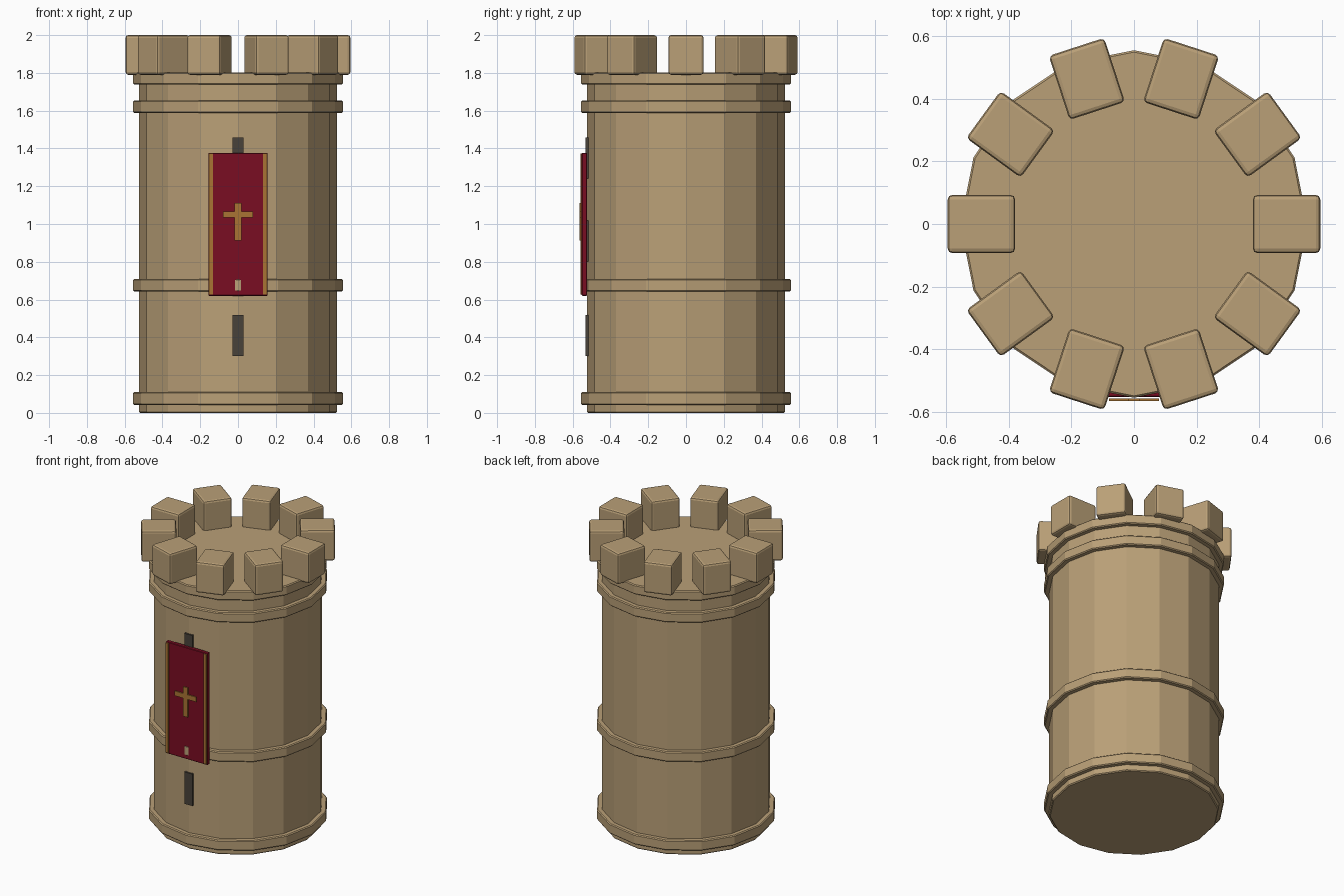
import bpy, bmesh, math
from mathutils import Matrix

if "Cube" in bpy.data.objects:
    bpy.data.objects.remove(bpy.data.objects["Cube"])

SIDES = 16


def material(name, color):
    m = bpy.data.materials.new(name)
    m.diffuse_color = (*color, 1)
    m.use_nodes = True
    m.node_tree.nodes["Principled BSDF"].inputs["Base Color"].default_value = m.diffuse_color
    return m


stone = material("sandstone", (0.49, 0.35, 0.185))
red = material("crimson_cloth", (0.195, 0.004, 0.016))
gold = material("gold_trim", (0.40, 0.175, 0.033))
dark = material("dark_opening", (0.065, 0.054, 0.042))


def finish(name, bm, mat):
    bmesh.ops.recalc_face_normals(bm, faces=bm.faces)
    me = bpy.data.meshes.new(name)
    bm.to_mesh(me)
    bm.free()
    me.materials.append(mat)
    ob = bpy.data.objects.new(name, me)
    bpy.context.collection.objects.link(ob)
    return ob


def drum(name, radius, z0, z1, chamfer, mat):
    """Sixteen-sided drum with a corner facing front and chamfered rims."""
    bm = bmesh.new()
    profile = [(radius - chamfer, z0), (radius, z0 + chamfer),
               (radius, z1 - chamfer), (radius - chamfer, z1)]
    rings = []
    for r, z in profile:
        rings.append([bm.verts.new((r * math.cos(2 * math.pi * i / SIDES),
                                    r * math.sin(2 * math.pi * i / SIDES), z))
                      for i in range(SIDES)])
    for low, high in zip(rings, rings[1:]):
        for i in range(SIDES):
            j = (i + 1) % SIDES
            bm.faces.new((low[i], low[j], high[j], high[i]))
    bm.faces.new(rings[0])
    bm.faces.new(rings[-1])
    return finish(name, bm, mat)


def box(name, x, y, z, mat, bevel=0.0, segments=1, turn=0.0):
    """Box from (min, max) ranges, turned about the tower axis."""
    bm = bmesh.new()
    bmesh.ops.create_cube(bm, size=1)
    spans = (x, y, z)
    for v in bm.verts:
        v.co = [a + (b - a) * (c + 0.5) for (a, b), c in zip(spans, v.co)]
    if bevel:
        bmesh.ops.bevel(bm, geom=bm.edges[:], offset=bevel, segments=segments,
                        profile=0.5, affect='EDGES')
    bm.transform(Matrix.Rotation(turn, 4, 'Z'))
    return finish(name, bm, mat)


# Tower shaft and projecting stone bands
drum("tower_shaft", 0.523, 0.0, 1.79, 0.006, stone)
for name, z0, z1 in (("base_band", 0.042, 0.11), ("middle_band", 0.643, 0.71),
                     ("upper_band", 1.588, 1.654), ("roof_deck", 1.738, 1.803)):
    drum(name, 0.555, z0, z1, 0.006, stone)

# Ring of battlement blocks
for i in range(10):
    box(f"battlement_{i + 1}", (0.38, 0.595), (-0.093, 0.093), (1.79, 2.0),
        stone, bevel=0.014, segments=2, turn=math.radians(36 * i))

# Arrow slits up the front
for i, z in enumerate((0.41, 0.91, 1.35)):
    box(f"arrow_slit_{i + 1}", (-0.03, 0.03), (-0.532, -0.505),
        (z - 0.108, z + 0.108), dark)

# Hanging banner with side trims
box("banner", (-0.157, 0.157), (-0.552, -0.524), (0.62, 1.377), red, bevel=0.003)
for side, x in (("left", -0.143), ("right", 0.143)):
    box(f"banner_trim_{side}", (x - 0.01, x + 0.01), (-0.559, -0.55),
        (0.627, 1.372), gold)

# Cross emblem as one outlined plate
bm = bmesh.new()
a, b = 0.018, 0.08
outline = [(-a, 0.912), (a, 0.912), (a, 1.034), (b, 1.034), (b, 1.066), (a, 1.066),
           (a, 1.112), (-a, 1.112), (-a, 1.066), (-b, 1.066), (-b, 1.034), (-a, 1.034)]
face = bm.faces.new([bm.verts.new((x, -0.558, z)) for x, z in outline])
front = bmesh.ops.extrude_face_region(bm, geom=[face])["geom"]
bmesh.ops.translate(bm, vec=(0, -0.007, 0),
                    verts=[v for v in front if isinstance(v, bmesh.types.BMVert)])
finish("banner_cross", bm, gold)
